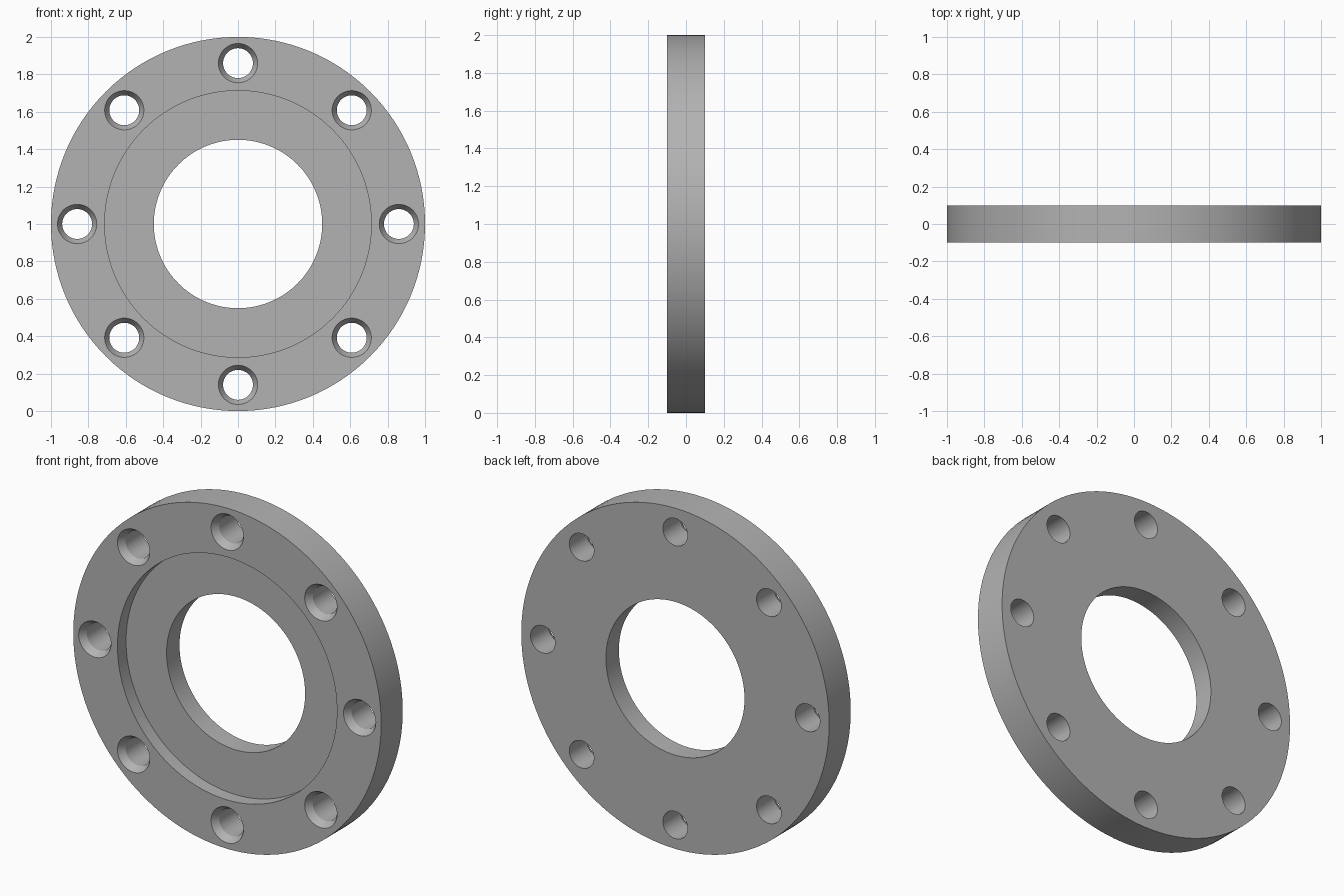
import bpy
import bmesh
from math import radians, tau, sin, cos
from mathutils import Matrix, Vector

cube = bpy.data.objects.get("Cube")
if cube:
    bpy.data.objects.remove(cube, do_unlink=True)

HALF = 0.1            # half thickness of the plate
BOLTS, BOLT_RING = 8, 0.86


def material(name, rgb):
    mat = bpy.data.materials.new(name)
    mat.use_nodes = True
    mat.diffuse_color = (*rgb, 1)
    mat.node_tree.nodes["Principled BSDF"].inputs["Base Color"].default_value = (*rgb, 1)
    return mat


def lathe(bm, profile, segments, centre):
    """Turn a closed (radius, y) profile around the y axis at a centre point."""
    rings = []
    for i in range(segments):
        a = tau * i / segments
        rings.append([bm.verts.new(Vector((r * cos(a), y, r * sin(a))) + centre)
                      for r, y in profile])
    n = len(profile)
    for i in range(segments):
        here, after = rings[i], rings[(i + 1) % segments]
        for k in range(n):
            bm.faces.new((here[k], here[(k + 1) % n], after[(k + 1) % n], after[k]))


def finish(name, bm):
    bmesh.ops.recalc_face_normals(bm, faces=bm.faces)
    mesh = bpy.data.meshes.new(name)
    bm.to_mesh(mesh)
    bm.free()
    obj = bpy.data.objects.new(name, mesh)
    bpy.context.collection.objects.link(obj)
    return obj


# Flange ring: bore, stepped recess in the front, outer rim
bm = bmesh.new()
lathe(bm, [(0.45, HALF), (0.45, -0.02), (0.713, -0.02), (0.713, -HALF),
           (1, -HALF), (1, HALF)], 128, Vector((0, 0, 1)))
flange = finish("flange_ring", bm)
flange.data.materials.append(material("steel grey", (0.45, 0.45, 0.45)))

# Countersunk bolt holes: a cone and a cylinder in one capped cutter
bm = bmesh.new()
for i in range(BOLTS):
    a = tau * i / BOLTS
    centre = Vector((BOLT_RING * cos(a), 0, 1 + BOLT_RING * sin(a)))
    tool = bmesh.new()
    rows = [(0.105, -0.15), (0.105, -HALF), (0.08, -0.06), (0.08, 0.15)]
    lathe(bm, rows, 48, centre)
    tool.free()
# Replace the inner tube left by closing the profile with flat end caps
bm.faces.ensure_lookup_table()
tubes = [f for f in bm.faces
         if max(v.co.y for v in f.verts) - min(v.co.y for v in f.verts) > 0.25]
bmesh.ops.delete(bm, geom=tubes, context="FACES")
bmesh.ops.holes_fill(bm, edges=[e for e in bm.edges if e.is_boundary], sides=0)
cutter = finish("bolt_hole_cutter", bm)
cutter.hide_render = True

cut = flange.modifiers.new("bolt_holes", "BOOLEAN")
cut.object = cutter
cut.solver = "EXACT"
bpy.ops.object.select_all(action="DESELECT")
bpy.context.view_layer.objects.active = flange
flange.select_set(True)
bpy.ops.object.modifier_apply(modifier=cut.name)
bpy.data.objects.remove(cutter, do_unlink=True)

# Smooth round walls, crisp rims
bpy.ops.object.shade_smooth_by_angle(angle=radians(20))
